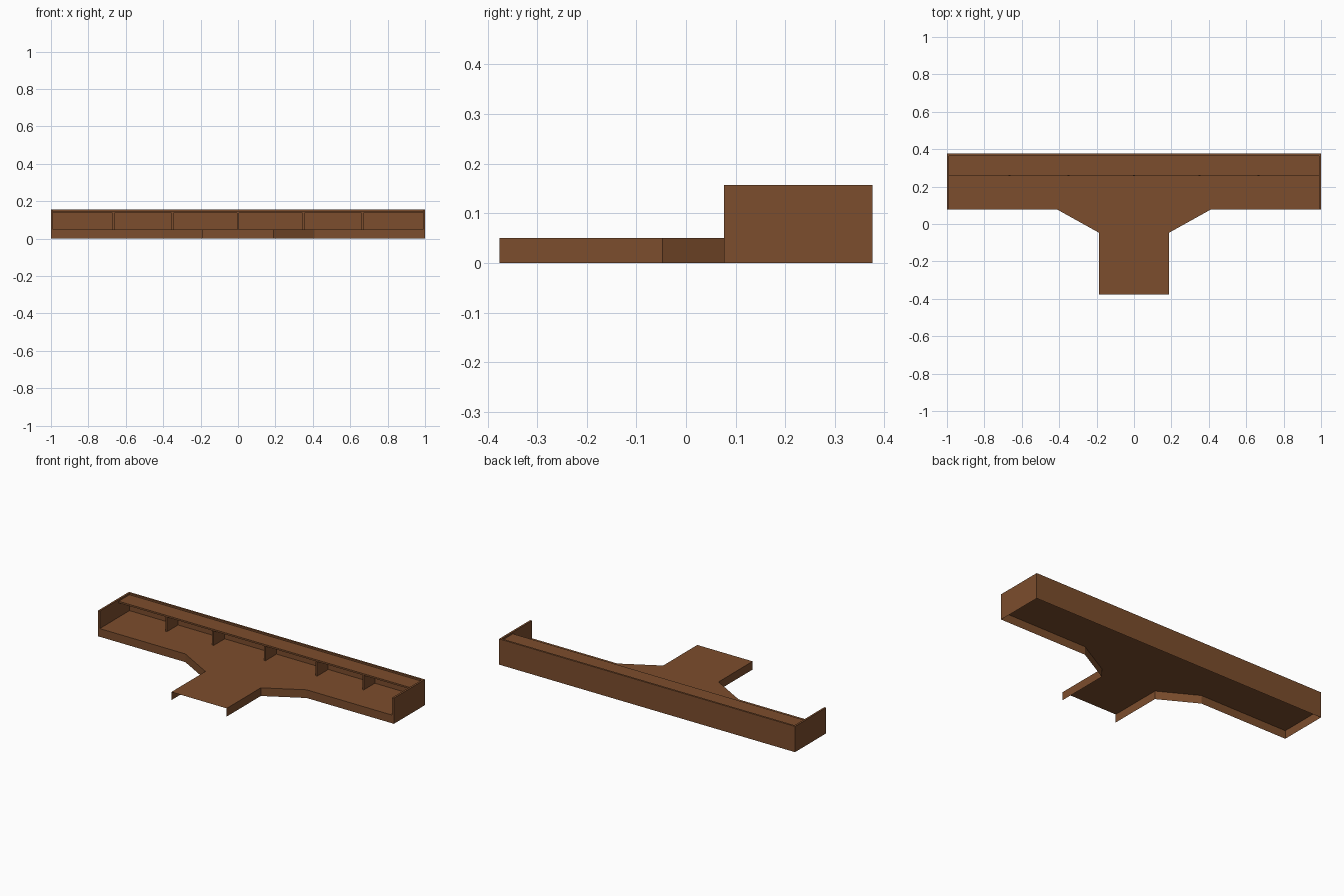
import bpy, bmesh

if "Cube" in bpy.data.objects:
    bpy.data.objects.remove(bpy.data.objects["Cube"])

wood = bpy.data.materials.new("brown wood")
wood.diffuse_color = (0.202, 0.075, 0.026, 1)
wood.use_nodes = True
wood.node_tree.nodes["Principled BSDF"].inputs["Base Color"].default_value = wood.diffuse_color

TOP, RIM, T = 0.05, 0.157, 0.012      # desktop height, wall height, wall thickness
FRONT, BACK, EDGE = -0.376, 0.376, 0.077


def finish(name, bm):
    me = bpy.data.meshes.new(name)
    bm.to_mesh(me)
    bm.free()
    me.materials.append(wood)
    ob = bpy.data.objects.new(name, me)
    bpy.context.collection.objects.link(ob)
    return ob


def box(name, x0, x1, y0, y1, z0, z1):
    bm = bmesh.new()
    bmesh.ops.create_cube(bm, size=1)
    for v in bm.verts:
        v.co.x = x1 if v.co.x > 0 else x0
        v.co.y = y1 if v.co.y > 0 else y0
        v.co.z = z1 if v.co.z > 0 else z0
    return finish(name, bm)


# T-shaped outline, right half from the stem front to the back corner
half = [(0.187, FRONT), (0.187, -0.047), (0.41, EDGE), (1.0, EDGE), (1.0, BACK)]
outline = half + [(-x, y) for x, y in reversed(half)]

# desktop: one thin sheet
bm = bmesh.new()
bm.faces.new([bm.verts.new((x, y, TOP)) for x, y in outline])
finish("desktop", bm)

# skirt: thin panels hanging below the desktop, open at the stem front
bm = bmesh.new()
low = [bm.verts.new((x, y, 0)) for x, y in outline]
high = [bm.verts.new((x, y, TOP)) for x, y in outline]
for i in range(len(outline) - 1):
    bm.faces.new((low[i], low[i + 1], high[i + 1], high[i]))
finish("skirt", bm)

# raised walls at the back and both ends
box("back_wall", -1, 1, BACK - T, BACK, TOP, RIM)
for side, x in (("left", -1), ("right", 1 - T)):
    box(side + "_wall", x, x + T, EDGE, BACK - T, TOP, RIM)

# shelf along the back, carried by upright dividers
box("shelf", -1 + T, 1 - T, 0.26, BACK - T, 0.137, 0.147)
for i, x in enumerate((-0.665, -0.35, 0, 0.35, 0.665)):
    box(f"divider_{i + 1}", x - 0.005, x + 0.005, 0.257, BACK - T, TOP, 0.137)
